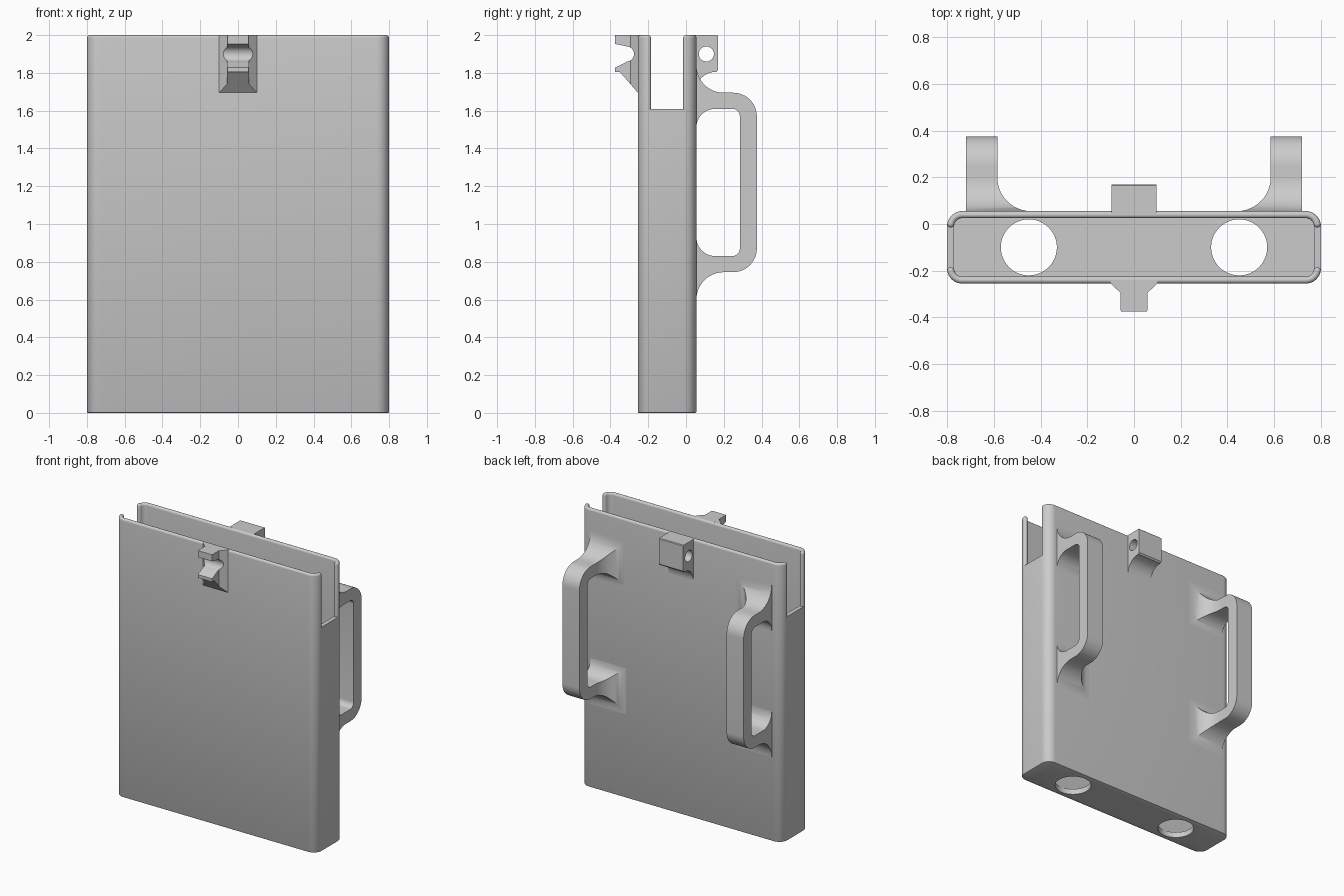
import bpy, bmesh
from math import sin, cos, pi, radians

if "Cube" in bpy.data.objects:
    bpy.data.objects.remove(bpy.data.objects["Cube"])

grey = bpy.data.materials.new("plain_grey")
grey.use_nodes = True
GREY = (0.6, 0.6, 0.6, 1)
grey.diffuse_color = GREY
grey.node_tree.nodes["Principled BSDF"].inputs["Base Color"].default_value = GREY

HX, HY, CY = 0.8, 0.155, -0.1      # case half sizes and depth centre
WALL, RIM, TOP, FLOOR = 0.03, 1.61, 2.0, 0.04
CORNER = 0.065


def arc(cx, cy, r, a0, a1, n=12):
    angles = [radians(a0 + (a1 - a0) * i / n) for i in range(n + 1)]
    return [(cx + r * cos(a), cy + r * sin(a)) for a in angles]


def skin(name, rings, close=(True, True)):
    """Skin a stack of equal rings of points into one mesh."""
    bm = bmesh.new()
    loops = [[bm.verts.new(p) for p in ring] for ring in rings]
    n = len(loops[0])
    for a, b in zip(loops, loops[1:]):
        for i in range(n):
            j = (i + 1) % n
            bm.faces.new((a[i], a[j], b[j], b[i]))
    if close[0]:
        bm.faces.new(loops[0][::-1])
    if close[1]:
        bm.faces.new(loops[-1])
    bmesh.ops.recalc_face_normals(bm, faces=bm.faces)
    mesh = bpy.data.meshes.new(name)
    bm.to_mesh(mesh)
    bm.free()
    obj = bpy.data.objects.new(name, mesh)
    bpy.context.collection.objects.link(obj)
    mesh.materials.append(grey)
    return obj


def prism(name, pts, axis, lo, hi):
    place = (lambda p, a: (a, *p)) if axis == "X" else (lambda p, a: (*p, a))
    return skin(name, [[place(p, a) for p in pts] for a in (lo, hi)])


def activate(obj):
    bpy.ops.object.select_all(action="DESELECT")
    obj.select_set(True)
    bpy.context.view_layer.objects.active = obj


def combine(obj, tool, operation):
    mod = obj.modifiers.new("cut", "BOOLEAN")
    mod.object, mod.operation, mod.solver = tool, operation, "EXACT"
    activate(obj)
    bpy.ops.object.modifier_apply(modifier=mod.name)
    bpy.data.objects.remove(tool)


def finish(obj):
    activate(obj)
    bpy.ops.object.shade_smooth_by_angle(angle=radians(30))


# Lower case: one closed pocket with a floor
def case_ring(inset, z):
    r = CORNER - inset
    x, y = HX - CORNER, HY - CORNER
    pts = []
    for sx, sy, a in ((1, 1, 0), (-1, 1, 90), (-1, -1, 180), (1, -1, 270)):
        pts += arc(sx * x, CY + sy * y, r, a, a + 90)
    return [(*p, z) for p in pts]


case = skin("case_body", [case_ring(0.006, 0), case_ring(0.002, 0.002), case_ring(0, 0.006),
                          case_ring(0, RIM), case_ring(WALL, RIM), case_ring(WALL, FLOOR)])
for side in (-1, 1):
    hole = prism("hole_cutter", arc(side * 0.45, CY, 0.12, 0, 352.5, 47), "Z", -0.1, 0.1)
    combine(case, hole, "DIFFERENCE")
finish(case)


# Upper walls: two channels with rounded ends and rims, leaving side slots
def wall_ring(t, z, flip):
    r = CORNER - WALL / 2
    x, y = HX - CORNER, HY - CORNER
    path = [(sx * x, -y, a) for sx, start in ((-1, 191.5), (1, 270))
            for a in (start + 78.5 * i / 10 for i in range(11))]

    def at(p, d):
        return (p[0] + d * cos(radians(p[2])), p[1] + d * sin(radians(p[2])))

    def cap(p, start):
        return arc(*at(p, r), t, start, start + 180, 8)[1:-1]

    pts = [at(p, r + t) for p in path] + cap(path[-1], path[-1][2])
    pts += [at(p, r - t) for p in reversed(path)] + cap(path[0], path[0][2] + 180)
    return [(px, CY + flip * py, z) for px, py in pts]


half = WALL / 2
for name, flip in (("front_upper_wall", 1), ("back_upper_wall", -1)):
    rings = [wall_ring(half, RIM, flip)]
    for i in range(7):
        a = radians(i * 14)
        rings.append(wall_ring(half * cos(a), TOP - half + half * sin(a), flip))
    finish(skin(name, rings, (False, True)))

# Carrying handles: side outline trimmed by a plan outline with flared feet
BACK, SUNK, MID = 0.055, 0.04, 1.22
outer = [(SUNK, 1.84)] + arc(0.2, 1.84, 0.145, 180, 270) + arc(0.25, 1.57, 0.125, 90, 0)
inner = arc(0.245, 1.57, 0.04, 0, 90, 8) + arc(0.155, 1.51, 0.1, 90, 180) + [(SUNK, 1.51)]


def flipped(pts):
    return [(y, 2 * MID - z) for y, z in reversed(pts)]


plan = [(0.72, SUNK - 0.01), (0.72, 0.4), (0.585, 0.4)]
plan += arc(0.44, 0.2, 0.145, 0, -90) + [(0.44, SUNK - 0.01)]
for name, s in (("left_handle", 1), ("right_handle", -1)):
    handle = prism(name, outer + flipped(outer) + flipped(inner) + inner, "X", s * 0.4, s * 0.8)
    trim = prism("handle_trim", [(s * x, y) for x, y in plan], "Z", 0.5, 1.95)
    combine(handle, trim, "INTERSECT")
    finish(handle)

# Back lug with a pin hole
lug_side = [(SUNK, TOP), (0.165, TOP), (0.17, 1.995), (0.17, 1.815), (0.16, 1.805)]
lug_side += arc(0.155, 1.705, 0.1, 90, 180) + [(SUNK, 1.705)]
lug = prism("back_lug", lug_side, "X", -0.097, 0.097)
combine(lug, prism("pin_cutter", arc(0.108, 1.9, 0.04, 0, 348.75, 31), "X", -0.2, 0.2), "DIFFERENCE")
finish(lug)

# Front clip: hooked side outline trimmed by a tapered plan
FRONT = -0.255
clip_side = [(-0.24, TOP), (-0.375, TOP), (-0.375, 1.953), (-0.325, 1.943)]
clip_side += arc(-0.315, 1.9, 0.04, 85, -85, 14)
clip_side += [(-0.325, 1.853), (-0.375, 1.828), (-0.375, 1.805), (-0.35, 1.805),
              (FRONT, 1.695), (-0.24, 1.695)]
clip = prism("front_clip", clip_side, "X", -0.2, 0.2)
taper = [(0.1, -0.23), (0.1, FRONT), (0.057, -0.295), (0.057, -0.37), (0.052, -0.38)]
taper += [(-x, y) for x, y in reversed(taper)]
combine(clip, prism("clip_trim", taper, "Z", 1.6, 2.1), "INTERSECT")
finish(clip)
